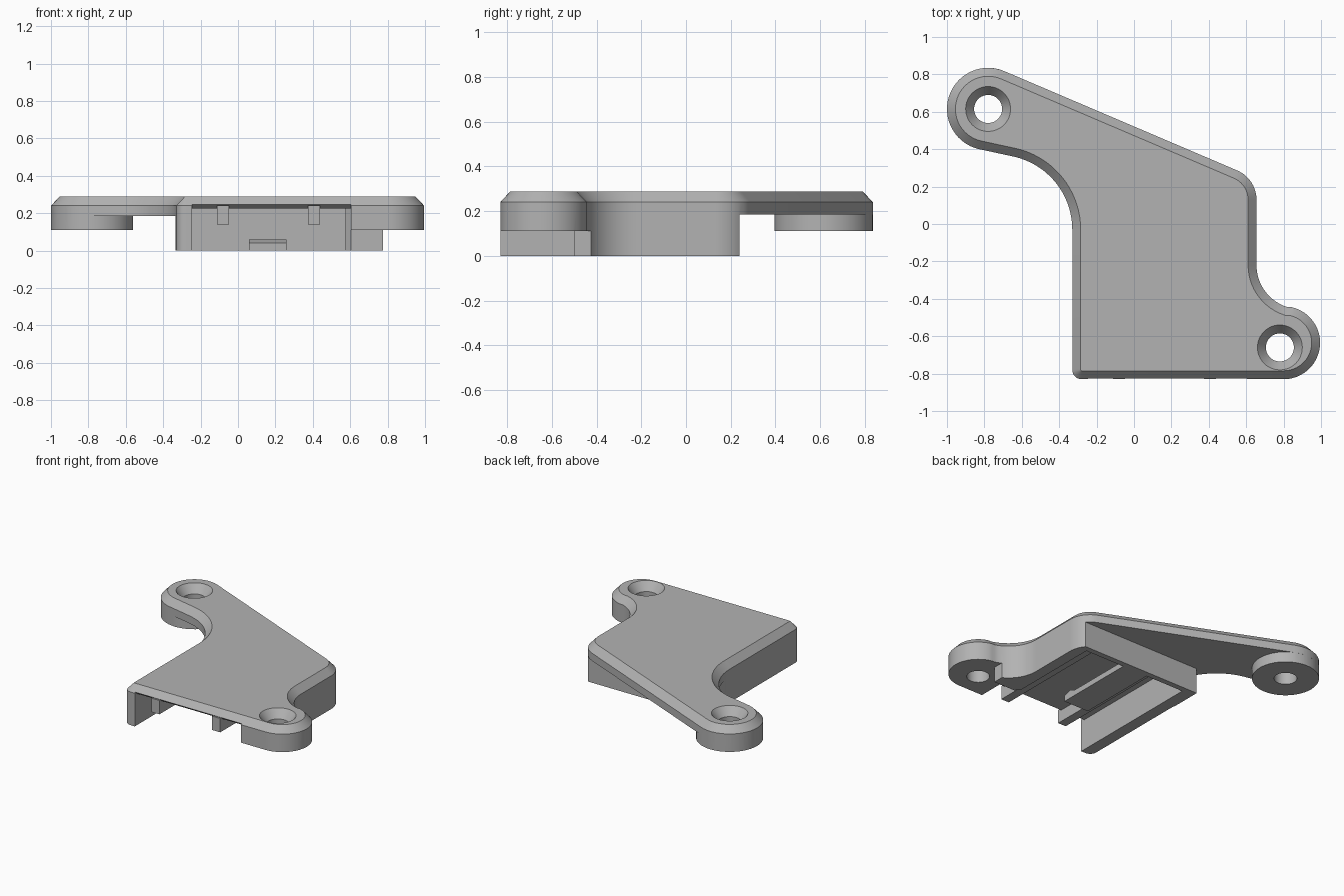
import bpy
import bmesh
from math import cos, sin, radians
from mathutils import Vector

cube = bpy.data.objects.get("Cube")
if cube:
    bpy.data.objects.remove(cube, do_unlink=True)

grey = bpy.data.materials.new("plain grey")
grey.use_nodes = True
grey.diffuse_color = (0.45, 0.45, 0.45, 1)
grey.node_tree.nodes["Principled BSDF"].inputs["Base Color"].default_value = (0.45, 0.45, 0.45, 1)


def finish(name, bm):
    bmesh.ops.recalc_face_normals(bm, faces=bm.faces)
    mesh = bpy.data.meshes.new(name)
    bm.to_mesh(mesh)
    bm.free()
    mesh.materials.append(grey)
    obj = bpy.data.objects.new(name, mesh)
    bpy.context.collection.objects.link(obj)
    return obj


def loft(name, rings):
    """Close a stack of equal-length rings of 3D points into a solid."""
    bm = bmesh.new()
    rows = [[bm.verts.new(p) for p in ring] for ring in rings]
    for low, high in zip(rows, rows[1:]):
        for i in range(len(low)):
            j = (i + 1) % len(low)
            bm.faces.new((low[i], low[j], high[j], high[i]))
    bm.faces.new(rows[0][::-1])
    bm.faces.new(rows[-1])
    return finish(name, bm)


def prism_z(name, plan, z0, z1):
    return loft(name, [[(x, y, z) for x, y in plan] for z in (z0, z1)])


def prism_x(name, side, x0, x1):
    return loft(name, [[(x, y, z) for y, z in side] for x in (x0, x1)])


def box(name, x0, x1, y0, y1, z0, z1):
    return prism_z(name, [(x0, y0), (x1, y0), (x1, y1), (x0, y1)], z0, z1)


def arc(cx, cy, r, a0, a1, n):
    angles = [radians(a0 + (a1 - a0) * i / n) for i in range(n + 1)]
    return [(cx + r * cos(a), cy + r * sin(a)) for a in angles]


def turned(name, cx, cy, profile):
    """Round solid from (radius, height) pairs."""
    return loft(name, [[(x, y, z) for x, y in arc(cx, cy, r, 0, 352.5, 47)]
                       for r, z in profile])


def inset(plan, d):
    """Move every side of a counterclockwise outline inward by d."""
    result = []
    for i, p in enumerate(plan):
        p = Vector(p)
        a = (p - Vector(plan[i - 1])).normalized()
        b = (Vector(plan[(i + 1) % len(plan)]) - p).normalized()
        na, nb = Vector((-a.y, a.x)), Vector((-b.y, b.x))
        result.append(tuple(p + (na + nb) * d / (1 + na.dot(nb))))
    return result


def combine(obj, other, operation):
    mod = obj.modifiers.new(operation.lower(), "BOOLEAN")
    mod.operation = operation
    mod.solver = "EXACT"
    mod.object = other
    bpy.context.view_layer.update()
    graph = bpy.context.evaluated_depsgraph_get()
    mesh = bpy.data.meshes.new_from_object(obj.evaluated_get(graph))
    obj.modifiers.clear()
    obj.data = mesh
    bpy.data.objects.remove(other, do_unlink=True)


# Plan outline with two screw ears and sweeping fillets
outline = (arc(-0.28, -0.78, 0.05, 180, 270, 6)
           + arc(0.8, -0.635, 0.195, -90, 77.8, 24)
           + arc(0.89, -0.22, 0.235, 257.8, 180, 14)[1:]
           + arc(0.485, 0.13, 0.17, 0, 67, 10)
           + arc(-0.78, 0.615, 0.22, 67, 258, 28)
           + arc(-0.73, -0.03, 0.4, 77, 0, 18))
TOP, EDGE, UNDER, BOSS = 0.288, 0.24, 0.185, 0.11

# Housing with chamfered top edge
rim = inset(outline, 0.045)
housing = loft("housing", [[(x, y, 0) for x, y in outline],
                           [(x, y, EDGE) for x, y in outline],
                           [(x, y, TOP) for x, y in rim]])

# Clear the space under the rear arm and the front ear
combine(housing, box("cut_rear", -1.2, 1.2, 0.24, 1.2, -0.2, UNDER), "DIFFERENCE")
combine(housing, box("cut_arm", -1.2, -0.335, -0.5, 0.5, -0.2, UNDER), "DIFFERENCE")
combine(housing, box("cut_ear_front", 0.5, 1.2, -1, -0.5, -0.2, BOSS), "DIFFERENCE")
combine(housing, box("cut_ear_side", 0.775, 1.2, -0.7, 0, -0.2, BOSS), "DIFFERENCE")

# Cavity, open at the front and below, with a sloped lead-in
cavity = [(-0.245, -1), (0.605, -1), (0.605, -0.5), (0.575, -0.47),
          (0.575, 0.2), (-0.245, 0.2)]
combine(housing, prism_z("cut_cavity", cavity, -0.2, 0.225), "DIFFERENCE")
lead_in = [(-0.9, 0.2), (-0.8, 0.2), (-0.8, 0.225), (-0.9, 0.308)]
combine(housing, prism_x("cut_lead_in", lead_in, -0.245, 0.605), "DIFFERENCE")

# Boss below the rear ear
combine(housing, turned("rear_boss", -0.78, 0.615, [(0.2199, BOSS), (0.2199, 0.22)]), "UNION")

# Countersunk screw holes
for x, y in ((-0.78, 0.615), (0.78, -0.66)):
    hole = [(0.075, -0.1), (0.075, TOP - 0.06), (0.12, TOP), (0.12, TOP + 0.1)]
    combine(housing, turned("cut_hole", x, y, hole), "DIFFERENCE")

# Guide ribs under the roof
parts = [housing]
for name, x in (("right_rib", -0.08), ("left_rib", 0.407)):
    parts.append(box(name, x - 0.032, x + 0.032, -0.83, 0.21, 0.14, 0.24))

# Latch tongue reaching forward from the back wall
tongue = [(0.21, 0.0), (-0.4, 0.0), (-0.4, 0.04), (-0.34, 0.06), (-0.3, 0.04), (0.21, 0.04)]
parts.append(prism_x("latch_tongue", tongue, 0.06, 0.26))

# Smooth curves, sharp edges
bpy.ops.object.select_all(action="DESELECT")
for part in parts:
    part.select_set(True)
bpy.context.view_layer.objects.active = housing
bpy.ops.object.shade_smooth_by_angle(angle=radians(25))
